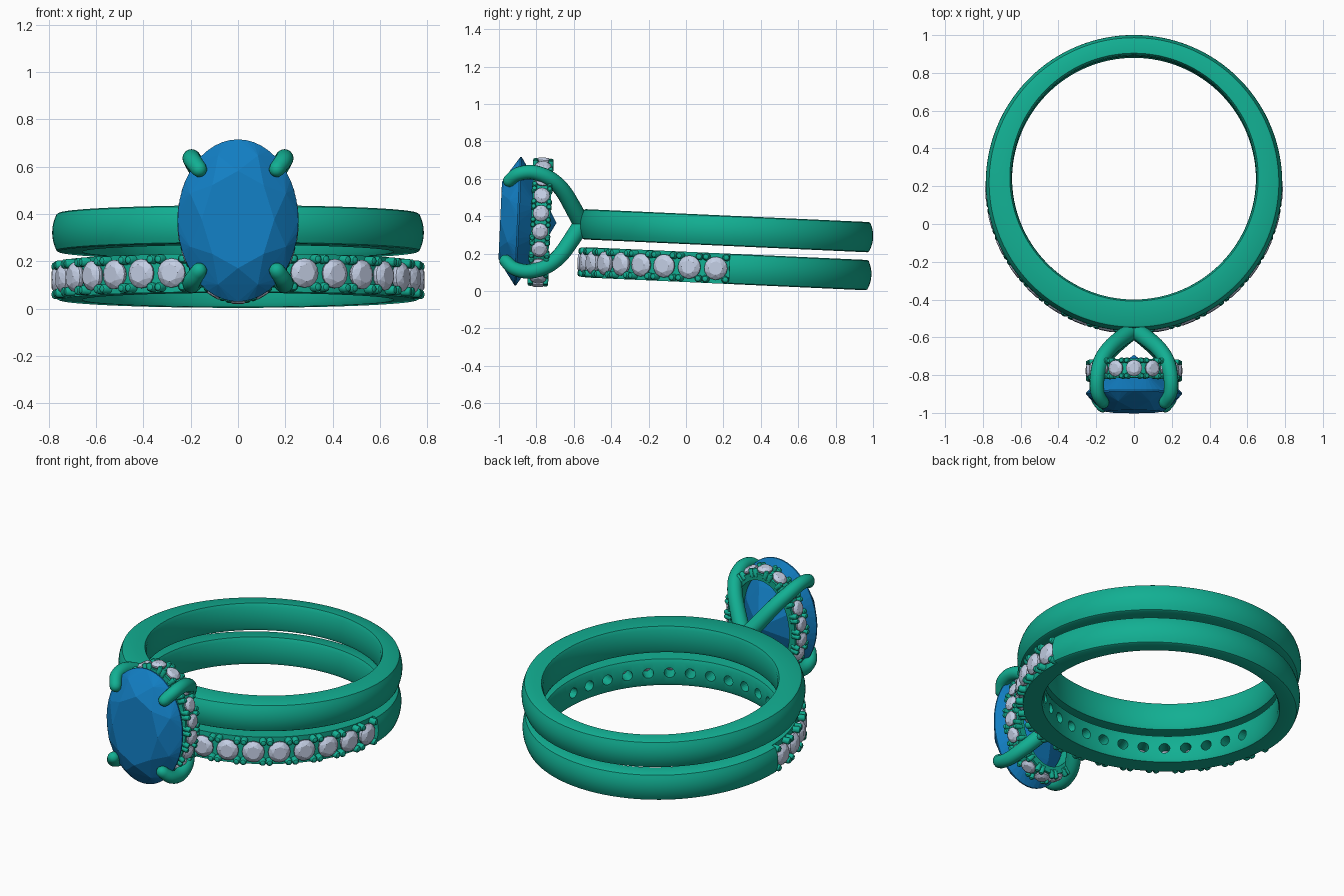
import bpy, bmesh, math
from mathutils import Matrix, Vector

if "Cube" in bpy.data.objects:
    bpy.data.objects.remove(bpy.data.objects["Cube"])

# Whole piece is built around the upper band centre, then tilted slightly
PLACE = Matrix.Translation((0, 0.2165, 0.322)) @ Matrix.Rotation(math.radians(-2.6), 4, 'X')
RO, DROP, STEP = 0.785, 0.203, math.radians(10.8)


def material(name, col):
    m = bpy.data.materials.new(name)
    m.diffuse_color = (*col, 1)
    m.use_nodes = True
    m.node_tree.nodes["Principled BSDF"].inputs["Base Color"].default_value = m.diffuse_color
    return m


METAL = material("green_metal", (0.006, 0.43, 0.29))
BLUE = material("blue_gem", (0.006, 0.21, 0.55))
PALE = material("pale_gem", (0.55, 0.62, 0.78))


def finish(name, bm, mat, smooth=True):
    bmesh.ops.recalc_face_normals(bm, faces=bm.faces)
    me = bpy.data.meshes.new(name)
    bm.to_mesh(me)
    bm.free()
    me.materials.append(mat)
    ob = bpy.data.objects.new(name, me)
    ob.matrix_world = PLACE
    bpy.context.collection.objects.link(ob)
    if smooth:
        bpy.ops.object.select_all(action='DESELECT')
        ob.select_set(True)
        bpy.context.view_layer.objects.active = ob
        bpy.ops.object.shade_smooth_by_angle(angle=math.radians(35))
    return ob


def loft(bm, sections, closed):
    rows = [[bm.verts.new(p) for p in s] for s in sections]
    n = len(rows[0])
    for i in range(len(rows) if closed else len(rows) - 1):
        a, b = rows[i], rows[(i + 1) % len(rows)]
        for j in range(n):
            bm.faces.new((a[j], a[(j + 1) % n], b[(j + 1) % n], b[j]))
    if not closed:
        bm.faces.new(rows[0])
        bm.faces.new(rows[-1])


def band_section(t, z0, flat=None):
    # D-shaped section; thicker at the front, angle measured from the front
    ri = 0.645 - 0.028 * math.cos(t)
    pts = [(ri + 0.012, 0.081), (ri + 0.003, 0.062), (ri, 0),
           (ri + 0.003, -0.062), (ri + 0.012, -0.081)]
    if flat:
        pts += [(flat, -0.081), (flat, 0.081)]
    else:
        pts += [(RO - 0.027, -0.081)]
        for k in range(-4, 5):
            z = k / 4 * 0.076
            pts.append((RO - 0.018 * (k / 4) ** 2, z))
        pts += [(RO - 0.027, 0.081)]
    return [(r * math.sin(t), -r * math.cos(t), z0 + z) for r, z in pts]


def frame(pos, normal, up):
    # Matrix with local z along the outward normal
    n, u = Vector(normal).normalized(), Vector(up)
    x = u.cross(n).normalized()
    m = Matrix((x, n.cross(x), n)).transposed().to_4x4()
    m.translation = pos
    return m


def gem(bm, m, rx, ry, crown, pav, seg):
    # Brilliant cut: table, crown, girdle, pavilion and culet hulled together
    def ring(n, s, z, off=0.0):
        return [bm.verts.new(m @ Vector((rx * s * math.cos((i + off) * math.tau / n),
                                         ry * s * math.sin((i + off) * math.tau / n), z)))
                for i in range(n)]
    vs = ring(8, 0.60, crown) + ring(8, 0.86, crown * 0.55, 0.5)
    vs += ring(seg, 1, 0.004) + ring(seg, 1, -0.004)
    vs += ring(8, 0.62, -pav * 0.48, 0.5) + [bm.verts.new(m @ Vector((0, 0, -pav)))]
    res = bmesh.ops.convex_hull(bm, input=vs)
    junk = [g for g in res["geom_interior"] if isinstance(g, bmesh.types.BMVert)]
    if junk:
        bmesh.ops.delete(bm, geom=junk, context='VERTS')


def bead(bm, m, r, length):
    # Small claw with a rounded end, centred length along local z
    prof = [(r, -length), (r, -r * 0.6), (r * 0.7, -r * 0.15), (r * 0.3, 0)]
    loft(bm, [[m @ Vector((q * math.cos(k * math.tau / 10), q * math.sin(k * math.tau / 10), z))
               for k in range(10)] for q, z in prof], False)


# Plain upper band
bm = bmesh.new()
loft(bm, [band_section(i * math.tau / 128, 0) for i in range(128)], True)
finish("upper_band", bm, METAL)

# Plain rear half of the lower band
half = math.radians(91.8)
bm = bmesh.new()
loft(bm, [band_section(half + (math.tau - 2 * half) * i / 64, -DROP) for i in range(65)], False)
finish("lower_band_back", bm, METAL)

# Front half of the lower band, recessed and drilled behind each stone
bm = bmesh.new()
loft(bm, [band_section(-half + 2 * half * i / 68, -DROP, 0.745) for i in range(69)], False)
front = finish("lower_band_front", bm, METAL)


def radial(t, r, z=0.0, side=0.0):
    n = Vector((math.sin(t), -math.cos(t), 0))
    tang = Vector((math.cos(t), math.sin(t), 0))
    return frame(n * r + tang * side + Vector((0, 0, z - DROP)), n, (0, 0, 1))


bm = bmesh.new()
for i in range(-8, 9):
    bmesh.ops.create_cone(bm, cap_ends=True, segments=20, radius1=0.03, radius2=0.03,
                          depth=0.3, matrix=radial(i * STEP, 0.68))
cutter = finish("drill_cutter", bm, METAL, False)
cutter.hide_render = True
mod = front.modifiers.new("holes", 'BOOLEAN')
mod.operation, mod.solver, mod.object = 'DIFFERENCE', 'EXACT', cutter
bpy.ops.object.select_all(action='DESELECT')
bpy.context.view_layer.objects.active = front
front.select_set(True)
bpy.ops.object.modifier_apply(modifier=mod.name)
bpy.data.objects.remove(cutter)

# Stones and claws of the lower band
bm = bmesh.new()
for i in range(-8, 9):
    gem(bm, radial(i * STEP, 0.763), 0.062, 0.062, 0.025, 0.085, 16)
finish("band_stones", bm, PALE, False)
bm = bmesh.new()
for i in range(-9, 9):
    t = (i + 0.5) * STEP
    for z in (-0.059, 0.059):
        for s in (-0.019, 0.019):
            if abs(t + s / RO) < half:
                bead(bm, radial(t, 0.787, z, s), 0.02, 0.07)
finish("band_claws", bm, METAL)

# Large oval stone, table facing front
bm = bmesh.new()
gem(bm, frame(Vector((0, -1.115, 0)), (0, -1, 0), (0, 0, 1)), 0.255, 0.343, 0.096, 0.205, 48)
bmesh.ops.dissolve_limit(bm, angle_limit=0.01, verts=bm.verts, edges=bm.edges)
finish("oval_stone", bm, BLUE, False)

# Oval collar beneath the stone
HY, HA, HB = -0.995, 0.222, 0.312
bm = bmesh.new()
secs = []
for i in range(72):
    t = i * math.tau / 72
    secs.append([((HA + d) * math.sin(t), HY + y, (HB + d) * math.cos(t))
                 for d, y in ((-0.035, -0.05), (0.005, -0.05), (0.005, 0.05), (-0.035, 0.05))])
loft(bm, secs, True)
finish("collar", bm, METAL)

# Evenly spaced points on the oval by arc length
N = 36
fine = [Vector((HA * math.sin(k * math.tau / 2880), HY, HB * math.cos(k * math.tau / 2880)))
        for k in range(2881)]
cum = [0.0]
for a, b in zip(fine, fine[1:]):
    cum.append(cum[-1] + (b - a).length)
spots, k = [], 0
for i in range(N):
    while cum[k] < cum[-1] * i / N:
        k += 1
    p = fine[k]
    spots.append((p, Vector((p.x / HA ** 2, 0, p.z / HB ** 2)).normalized()))

# Collar stones alternate with pairs of claws
bm, claws = bmesh.new(), bmesh.new()
for i, (p, n) in enumerate(spots):
    if i % 2 == 0:
        gem(bm, frame(p + n * 0.016, n, (0, 1, 0)), 0.043, 0.043, 0.018, 0.05, 16)
    else:
        tang = n.cross(Vector((0, 1, 0)))
        for y in (-0.041, 0.041):
            for s in (-0.014, 0.014):
                pos = p + n * 0.033 + tang * s + Vector((0, y, 0))
                bead(claws, frame(pos, n, (0, 1, 0)), 0.015, 0.05)
finish("collar_stones", bm, PALE, False)
finish("collar_claws", claws, METAL)

# Four curved prongs rising from the band and gripping the oval stone
PATH = [(0.0, -0.775, 0.0), (0.065, -0.825, 0.085), (0.13, -0.885, 0.175), (0.175, -0.955, 0.235),
        (0.195, -1.045, 0.265), (0.192, -1.125, 0.253), (0.165, -1.172, 0.215)]
RAD = [0.046, 0.045, 0.043, 0.041, 0.039, 0.037, 0.034]


def smooth_path(pts, n):
    # Catmull-Rom sampling of position and radius
    out = []
    for i in range(len(pts) - 1):
        p = [pts[max(0, min(len(pts) - 1, i + d))] for d in (-1, 0, 1, 2)]
        for j in range(n):
            t = j / n
            out.append(0.5 * (2 * p[1] + (p[2] - p[0]) * t
                              + (2 * p[0] - 5 * p[1] + 4 * p[2] - p[3]) * t * t
                              + (3 * p[1] - p[0] - 3 * p[2] + p[3]) * t ** 3))
    return out + [pts[-1]]


for label, sx, sz in (("upper_right", 1, 1), ("upper_left", -1, 1),
                      ("lower_right", 1, -1), ("lower_left", -1, -1)):
    path = smooth_path([Vector((x * sx, y, z * sz, r)) for (x, y, z), r in zip(PATH, RAD)], 5)
    bm = bmesh.new()
    secs = []
    for i, p in enumerate(path):
        d = (path[min(i + 1, len(path) - 1)] - path[max(i - 1, 0)]).to_3d()
        m = frame(p.to_3d(), d, Vector((sz, 0, -sx)))
        secs.append([m @ Vector((p.w * math.cos(a * math.tau / 16), p.w * math.sin(a * math.tau / 16), 0))
                     for a in range(16)])
    for a in (30, 55, 80):  # rounded tip
        c, s = math.cos(math.radians(a)), math.sin(math.radians(a))
        secs.append([m @ Vector((p.w * c * math.cos(k * math.tau / 16), p.w * c * math.sin(k * math.tau / 16),
                                 p.w * s)) for k in range(16)])
    loft(bm, secs, False)
    finish("prong_" + label, bm, METAL)
